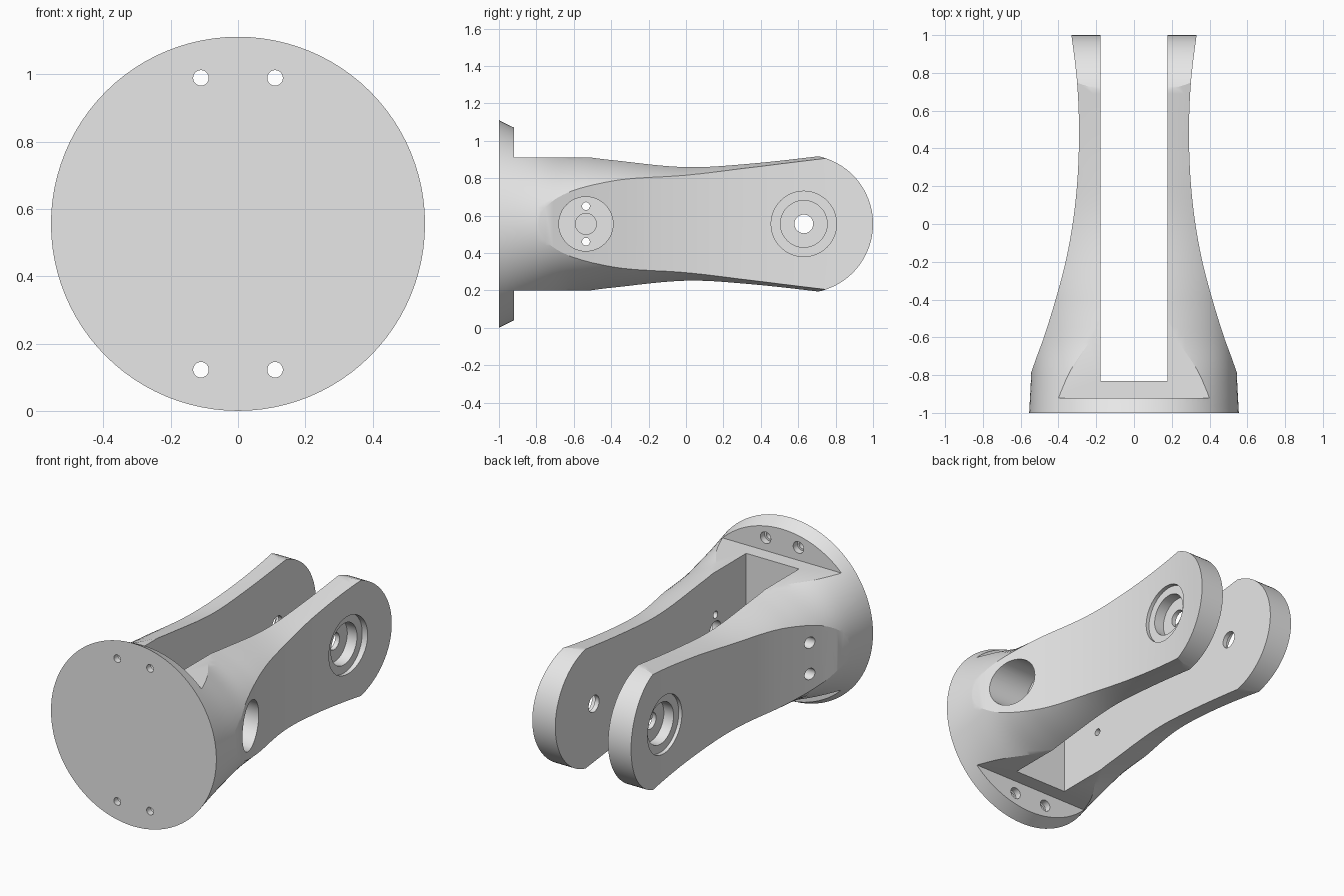
import bpy, bmesh, math
from mathutils import Matrix, Vector

CZ = 0.556  # height of the long axis

cube = bpy.data.objects.get("Cube")
if cube:
    bpy.data.objects.remove(cube, do_unlink=True)

grey = bpy.data.materials.new("plain_grey")
grey.use_nodes = True
grey.diffuse_color = (0.8, 0.8, 0.8, 1)
grey.node_tree.nodes["Principled BSDF"].inputs["Base Color"].default_value = (0.8, 0.8, 0.8, 1)


def curve(knots, t):
    """Smooth value at t through (position, value) knots."""
    n = len(knots)

    def slope(i):
        (p, u), (q, v) = knots[max(i - 1, 0)], knots[min(i + 1, n - 1)]
        return (v - u) / (q - p)

    i = max(k for k in range(n - 1) if k == 0 or knots[k][0] <= t)
    (p, u), (q, v) = knots[i], knots[i + 1]
    w, s = q - p, (t - p) / (q - p)
    return (u * (1 + 2 * s) * (1 - s) ** 2 + w * slope(i) * s * (1 - s) ** 2
            + v * s * s * (3 - 2 * s) + w * slope(i + 1) * s * s * (s - 1))


def steps(a, b, n):
    return [a + (b - a) * i / n for i in range(n + 1)]


def make(name, bm):
    bmesh.ops.recalc_face_normals(bm, faces=bm.faces[:])
    mesh = bpy.data.meshes.new(name)
    bm.to_mesh(mesh)
    bm.free()
    ob = bpy.data.objects.new(name, mesh)
    bpy.context.collection.objects.link(ob)
    return ob


def prism(name, points, depth):
    """Extrude a closed outline of 3D points along depth."""
    bm = bmesh.new()
    face = bm.faces.new([bm.verts.new(p) for p in points])
    new = bmesh.ops.extrude_face_region(bm, geom=[face])["geom"]
    bmesh.ops.translate(bm, vec=Vector(depth),
                        verts=[g for g in new if isinstance(g, bmesh.types.BMVert)])
    return make(name, bm)


def rod(axis, start, end, u, z, r):
    """Cylinder along x (u is y) or along y (u is x)."""
    mid = (start + end) / 2
    if axis == "X":
        m = Matrix.Translation((mid, u, z)) @ Matrix.Rotation(math.pi / 2, 4, "Y")
    else:
        m = Matrix.Translation((u, mid, z)) @ Matrix.Rotation(math.pi / 2, 4, "X")
    bm = bmesh.new()
    bmesh.ops.create_cone(bm, cap_ends=True, segments=48, radius1=r, radius2=r,
                          depth=abs(end - start), matrix=m)
    return make("hole_cutter", bm)


def cut(body, cutter, operation="DIFFERENCE"):
    cutter.hide_render = True
    mod = body.modifiers.new("cut", "BOOLEAN")
    mod.operation, mod.solver, mod.object = operation, "EXACT", cutter
    bpy.context.view_layer.update()
    graph = bpy.context.evaluated_depsgraph_get()
    mesh = bpy.data.meshes.new_from_object(body.evaluated_get(graph))
    body.modifiers.clear()
    body.data = mesh
    bpy.data.objects.remove(cutter, do_unlink=True)


# Flared body: oval sections that start as a full circle at the mounting end
wide = [(-1, .555), (-.8, .545), (-.4, .535), (0, .56), (.7, .84), (1.1, 1.0)]
tall = [(-1, .555), (-.92, .515), (-.8, .462), (-.65, .402), (-.5, .375), (-.4, .362),
        (0, .32), (.3, .33), (.7, .369), (1.1, .42)]
SIDES = 96
bm = bmesh.new()
rings = []
for y in steps(-1, 1.06, 50):
    a, b = curve(wide, y), curve(tall, y)
    rings.append([bm.verts.new((a * math.cos(t), y, CZ + b * math.sin(t)))
                  for t in steps(0, math.tau, SIDES)[:-1]])
for lower, upper in zip(rings, rings[1:]):
    for i in range(SIDES):
        j = (i + 1) % SIDES
        bm.faces.new((lower[i], lower[j], upper[j], upper[i]))
bm.faces.new(rings[0])
bm.faces.new(rings[-1])
fork = make("fork_link", bm)

# Waisted plan outline gives the outer arm faces
waist = [(-.8, .549), (-.7, .514), (-.6, .477), (-.4, .415), (-.2, .362), (0, .325),
         (.2, .302), (.4, .292), (.6, .293), (.8, .306), (1.1, .345)]
half = [(.7, -1.1), (.7, -.82)] + [(curve(waist, y), y) for y in steps(-.8, 1.1, 40)]
plan = half + [(-x, y) for x, y in reversed(half)]
cut(fork, prism("plan_cutter", [(x, y, -.3) for x, y in plan], (0, 0, 1.8)), "INTERSECT")

# Side outline: flange step, flat top and bottom, round arm ends
half = [(-1.1, .7), (-.92, .7), (-.92, .355), (0, .355)]
half += [(.63 + .37 * math.sin(t), .37 * math.cos(t)) for t in steps(0, math.pi / 2, 24)]
side = half + [(y, -h) for y, h in reversed(half[:-1])]
cut(fork, prism("side_cutter", [(-.9, y, CZ + h) for y, h in side], (1.8, 0, 0)), "INTERSECT")

# Slot between the arms
slot = [(-.177, -.83), (.177, -.83), (.177, 1.3), (-.177, 1.3)]
cut(fork, prism("slot_cutter", [(x, y, -.3) for x, y in slot], (0, 0, 1.8)))

# Pivot holes with stepped recesses in both arms
for s in (-1, 1):
    cut(fork, rod("X", s * .27, s * .6, .63, CZ, .175))
    cut(fork, rod("X", s * .205, s * .61, .63, CZ, .125))
    cut(fork, rod("X", s * .1, s * .62, .63, CZ, .05))

# Round pocket in the left arm with centre hole, screw holes through both arms
cut(fork, rod("X", .235, .8, -.535, CZ, .145))
cut(fork, rod("X", .1, .81, -.535, CZ, .056))
for dz in (-.095, .095):
    cut(fork, rod("X", -.82, .82, -.535, CZ + dz, .021))
    cut(fork, rod("X", -.8, -.235, -.535, CZ + dz, .034))

# Flange bolt holes, widened from behind
for x in (-.11, .11):
    for dz in (-.433, .433):
        cut(fork, rod("Y", -1.1, -.85, x, CZ + dz, .023))
        cut(fork, rod("Y", -.96, -.84, x, CZ + dz, .035))

fork.data.materials.clear()
fork.data.materials.append(grey)
for f in fork.data.polygons:
    f.material_index = 0
bpy.ops.object.select_all(action="DESELECT")
fork.select_set(True)
bpy.context.view_layer.objects.active = fork
bpy.ops.object.shade_smooth_by_angle(angle=math.radians(25))
